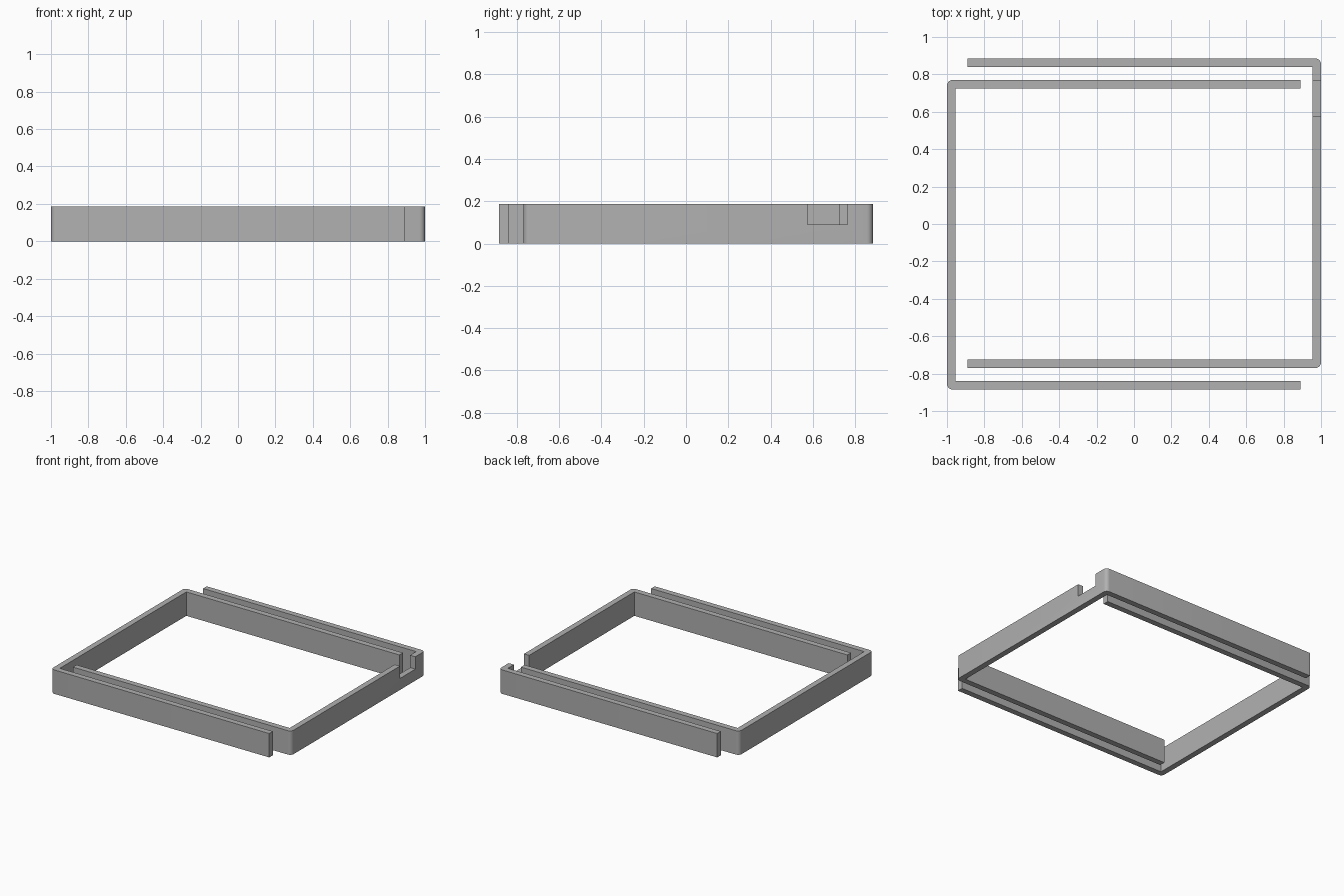
import bpy
import bmesh
import math

if "Cube" in bpy.data.objects:
    bpy.data.objects.remove(bpy.data.objects["Cube"], do_unlink=True)

HEIGHT = 0.187
WALL = 0.045
ARM_END = -0.89
Y_LOW, Y_HIGH = -0.77, 0.885
CORNER = 0.03

grey = bpy.data.materials.new("plain grey")
grey.use_nodes = True
colour = (0.44, 0.44, 0.44, 1)
grey.diffuse_color = colour
grey.node_tree.nodes["Principled BSDF"].inputs["Base Color"].default_value = colour


def add_object(name, bm):
    mesh = bpy.data.meshes.new(name)
    bmesh.ops.recalc_face_normals(bm, faces=bm.faces)
    bm.to_mesh(mesh)
    bm.free()
    obj = bpy.data.objects.new(name, mesh)
    bpy.context.collection.objects.link(obj)
    mesh.materials.append(grey)
    return obj


def u_bracket(name, turn=0):
    """Three-sided band, spine on +x, with rounded outer corners."""
    inner = 1 - WALL
    outline = [(ARM_END, Y_LOW), (1, Y_LOW), (1, Y_HIGH), (ARM_END, Y_HIGH),
               (ARM_END, Y_HIGH - WALL), (inner, Y_HIGH - WALL),
               (inner, Y_LOW + WALL), (ARM_END, Y_LOW + WALL)]
    bm = bmesh.new()
    face = bm.faces.new([bm.verts.new((x, y, 0)) for x, y in outline])
    up = bmesh.ops.extrude_face_region(bm, geom=[face])["geom"]
    top = [v for v in up if isinstance(v, bmesh.types.BMVert)]
    bmesh.ops.translate(bm, verts=top, vec=(0, 0, HEIGHT))
    corners = [e for e in bm.edges if all(v.co.x > 0.99 for v in e.verts)
               and abs(e.verts[0].co.z - e.verts[1].co.z) > 0.1]
    bmesh.ops.bevel(bm, geom=corners, offset=CORNER, segments=5,
                    profile=0.5, affect='EDGES')
    obj = add_object(name, bm)
    obj.rotation_euler.z = turn
    return obj


# Two identical bands, nested with their open ends towards each other
right_band = u_bracket("notched_band")
left_band = u_bracket("plain_band", math.pi)

# Cutter for the notch in the top edge of one spine
bm = bmesh.new()
bmesh.ops.create_cube(bm, size=1)
cutter = add_object("notch_cutter", bm)
cutter.dimensions = (0.2, 0.19, 0.2)
cutter.scale = (0.2, 0.19, 0.2)
cutter.location = (1, 0.67, 0.19)
cutter.hide_render = True

cut = right_band.modifiers.new("notch", 'BOOLEAN')
cut.operation = 'DIFFERENCE'
cut.solver = 'EXACT'
cut.object = cutter

# Bake the notch and drop the cutter
bpy.context.view_layer.update()
graph = bpy.context.evaluated_depsgraph_get()
notched = bpy.data.meshes.new_from_object(right_band.evaluated_get(graph))
right_band.modifiers.clear()
right_band.data = notched
bpy.data.objects.remove(cutter, do_unlink=True)

# Smooth rounded corners, crisp edges elsewhere
bpy.ops.object.select_all(action='DESELECT')
for band in (right_band, left_band):
    band.select_set(True)
bpy.context.view_layer.objects.active = right_band
bpy.ops.object.shade_smooth_by_angle(angle=math.radians(30))
